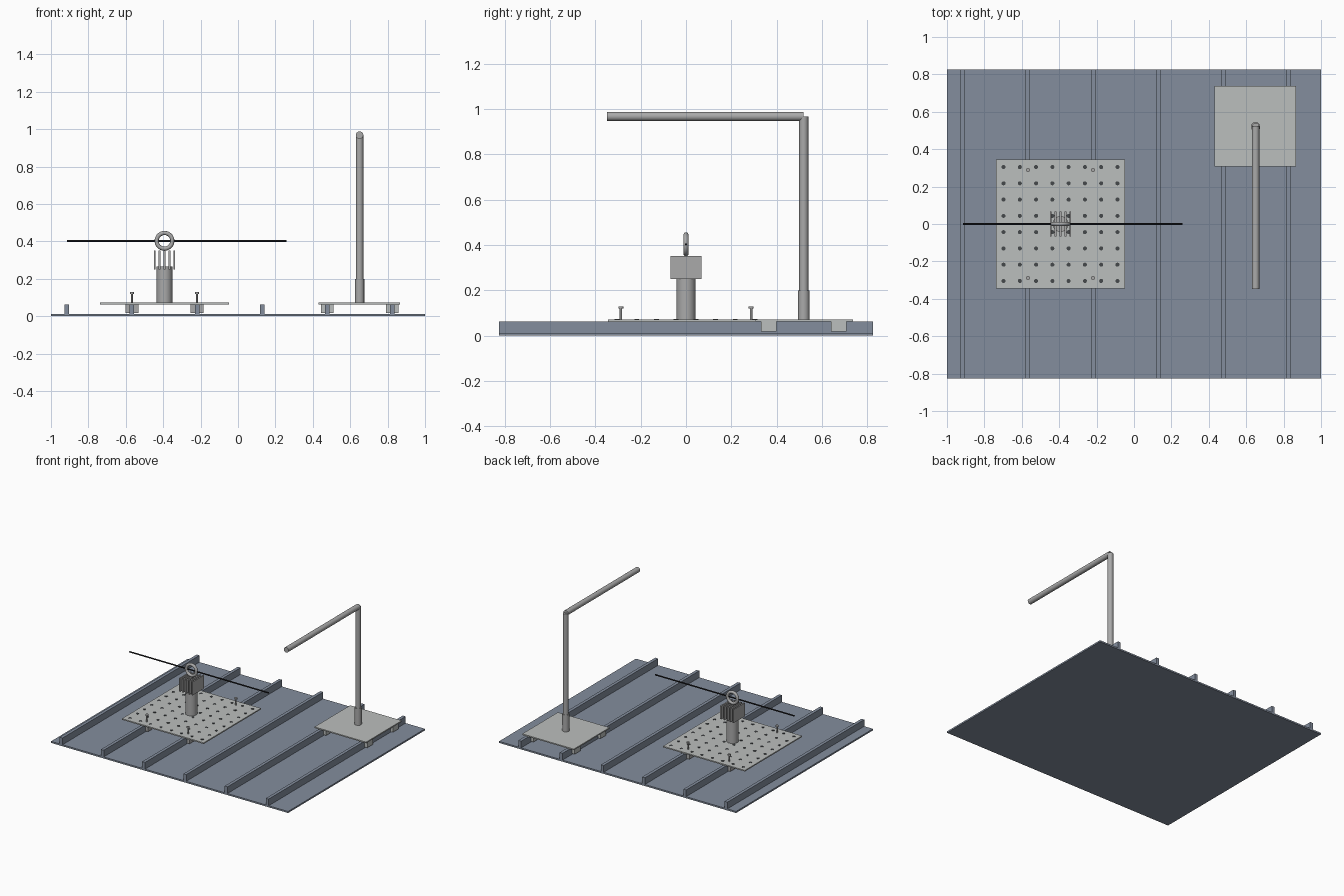
import bpy, math
from mathutils import Vector

if "Cube" in bpy.data.objects:
    bpy.data.objects.remove(bpy.data.objects["Cube"])


def material(name, rgb):
    m = bpy.data.materials.new(name)
    m.diffuse_color = (*rgb, 1)
    m.use_nodes = True
    m.node_tree.nodes["Principled BSDF"].inputs["Base Color"].default_value = m.diffuse_color
    return m


SLATE = material("slate roof", (0.23, 0.27, 0.34))
STEEL = material("light steel", (0.50, 0.52, 0.51))
GREY = material("grey metal", (0.40, 0.40, 0.40))
DARK = material("dark hole", (0.06, 0.065, 0.07))
BLACK = material("black rod", (0.012, 0.012, 0.014))


def finish(name, mat, smooth=False):
    ob = bpy.context.object
    ob.name = name
    ob.data.materials.append(mat)
    if smooth:
        bpy.ops.object.shade_smooth_by_angle(angle=math.radians(40))
    return ob


def box(name, x, y, z, mat):
    """Box from (min, max) pairs."""
    bpy.ops.mesh.primitive_cube_add(size=1, location=[sum(p) / 2 for p in (x, y, z)])
    bpy.context.object.scale = [p[1] - p[0] for p in (x, y, z)]
    bpy.ops.object.transform_apply(location=False, rotation=False, scale=True)
    return finish(name, mat)


def rod(name, a, b, r, mat, sides=24):
    """Cylinder between two points."""
    a, b = Vector(a), Vector(b)
    d = b - a
    bpy.ops.mesh.primitive_cylinder_add(
        vertices=sides, radius=r, depth=d.length, location=(a + b) / 2,
        rotation=d.to_track_quat('Z', 'Y').to_euler())
    return finish(name, mat, True)


# Roof sheet with standing seams
SHEET_TOP, SEAM_TOP, PLATE_TOP = 0.012, 0.063, 0.072
seams = [-0.915 + 0.348 * i for i in range(6)]
box("roof_sheet", (-1, 1), (-0.825, 0.825), (0, SHEET_TOP), SLATE)
for x in seams:
    box("standing_seam", (x - 0.012, x + 0.012), (-0.825, 0.825), (SHEET_TOP - 0.002, SEAM_TOP), SLATE)


# Seam clamps: a block on each side of the seam
def clamps(xs, ys, mat):
    for x in xs:
        for y in ys:
            for s in (-1, 1):
                box("seam_clamp", sorted((x + s * 0.012, x + s * 0.034)),
                    (y - 0.034, y + 0.034), (0.018, SEAM_TOP), mat)


clamps(seams[1:3], (-0.288, 0.288), GREY)
clamps(seams[4:6], (0.365, 0.675), STEEL)

# Mounting plates
CX = -0.393
box("perforated_plate", (CX - 0.345, CX + 0.345), (-0.345, 0.345), (SEAM_TOP, PLATE_TOP), STEEL)
box("mast_plate", (0.43, 0.865), (0.308, 0.738), (SEAM_TOP, PLATE_TOP), STEEL)

# Grid of holes in the perforated plate
for i in range(8):
    for j in range(8):
        x, y = CX + (i - 3.5) * 0.087, (j - 3.5) * 0.087
        rod("plate_hole", (x, y, PLATE_TOP - 0.002), (x, y, PLATE_TOP + 0.002), 0.011, DARK, 12)

# Corner bolts
for x in seams[1:3]:
    for y in (-0.288, 0.288):
        rod("bolt_shaft", (x, y, SEAM_TOP), (x, y, 0.122), 0.005, GREY, 12)
        rod("bolt_head", (x, y, 0.119), (x, y, 0.129), 0.011, GREY, 12)

# Pedestal, finned block, ring and conductor
rod("pedestal", (CX, 0, PLATE_TOP), (CX, 0, 0.265), 0.042, GREY, 32)
for i in range(5):
    x = CX + (i - 2) * 0.026
    box("fin", (x - 0.005, x + 0.005), (-0.068, 0.068), (0.25, 0.352), GREY)
bpy.ops.mesh.primitive_torus_add(
    major_radius=0.042, minor_radius=0.011, major_segments=32, minor_segments=12,
    location=(CX, 0, 0.403), rotation=(math.pi / 2, 0, 0))
finish("ring", GREY, True)
rod("conductor", (-0.915, 0, 0.403), (0.26, 0, 0.403), 0.005, BLACK, 12)

# Mast with sleeve and horizontal arm
MX, MY = 0.65, 0.52
rod("mast_sleeve", (MX, MY, PLATE_TOP), (MX, MY, 0.20), 0.025, GREY)
rod("mast", (MX, MY, 0.19), (MX, MY, 0.968), 0.02, GREY)
rod("arm", (MX, MY, 0.968), (MX, -0.348, 0.968), 0.02, GREY)
